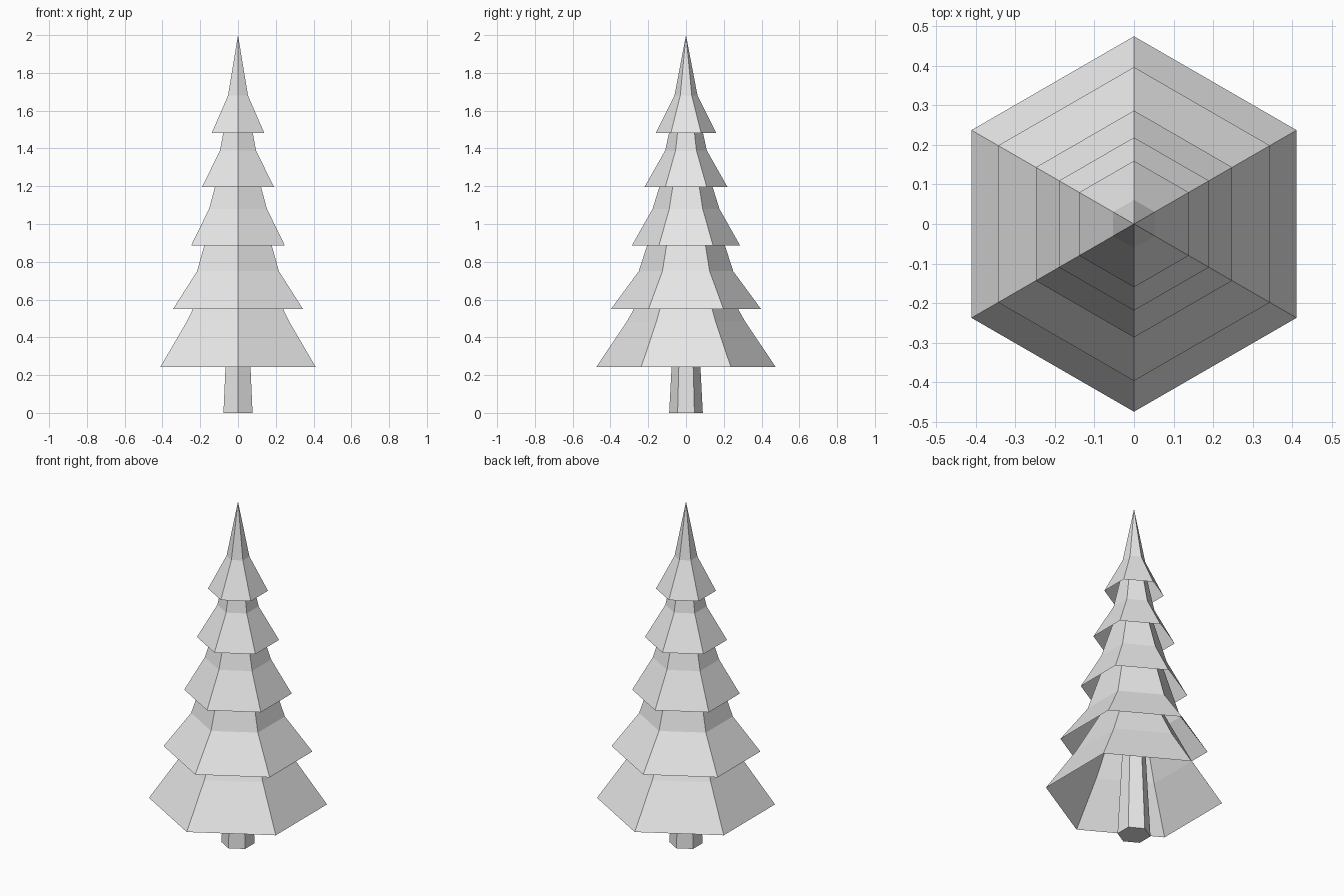
import bpy
import bmesh
from math import cos, sin, pi

cube = bpy.data.objects.get("Cube")
if cube:
    bpy.data.objects.remove(cube)

SIDES = 6

grey = bpy.data.materials.new("pale grey")
grey.use_nodes = True
grey.diffuse_color = (0.8, 0.8, 0.8, 1)
grey.node_tree.nodes["Principled BSDF"].inputs["Base Color"].default_value = (0.8, 0.8, 0.8, 1)


def hex_shell(name, profile, cap_base=False):
    """Six-sided shell through (radius, height) points; radius 0 makes a tip."""
    bm = bmesh.new()
    rings = []
    for radius, z in profile:
        if radius == 0:
            rings.append([bm.verts.new((0, 0, z))] * SIDES)
        else:
            angles = [pi / 2 + 2 * pi * k / SIDES for k in range(SIDES)]
            rings.append([bm.verts.new((radius * cos(a), radius * sin(a), z)) for a in angles])
    for low, high in zip(rings, rings[1:]):
        for k in range(SIDES):
            n = (k + 1) % SIDES
            corners = [low[k], low[n], high[n], high[k]]
            bm.faces.new(list(dict.fromkeys(corners)))
    if cap_base:
        bm.faces.new(rings[0][::-1])
    mesh = bpy.data.meshes.new(name)
    bm.to_mesh(mesh)
    bm.free()
    mesh.materials.append(grey)
    obj = bpy.data.objects.new(name, mesh)
    bpy.context.collection.objects.link(obj)
    return obj


# Tapered trunk, running up inside the lowest branches
hex_shell("trunk", [(0.089, 0), (0.05, 0.75), (0, 0.85)], cap_base=True)

# Branch tiers, open underneath: rim radius, rim height, bend radius, bend height, tip height
tiers = [
    (0.475, 0.243, 0.312, 0.485, 1.05),
    (0.397, 0.55, 0.25, 0.75, 1.53),
    (0.287, 0.885, 0.177, 1.08, 1.65),
    (0.219, 1.197, 0.11, 1.39, 1.9),
    (0.16, 1.483, 0.061, 1.68, 2.0),
]
for i, (rim, rim_z, bend, bend_z, tip_z) in enumerate(tiers, 1):
    hex_shell(f"branch_tier_{i}", [(rim, rim_z), (bend, bend_z), (0, tip_z)])
